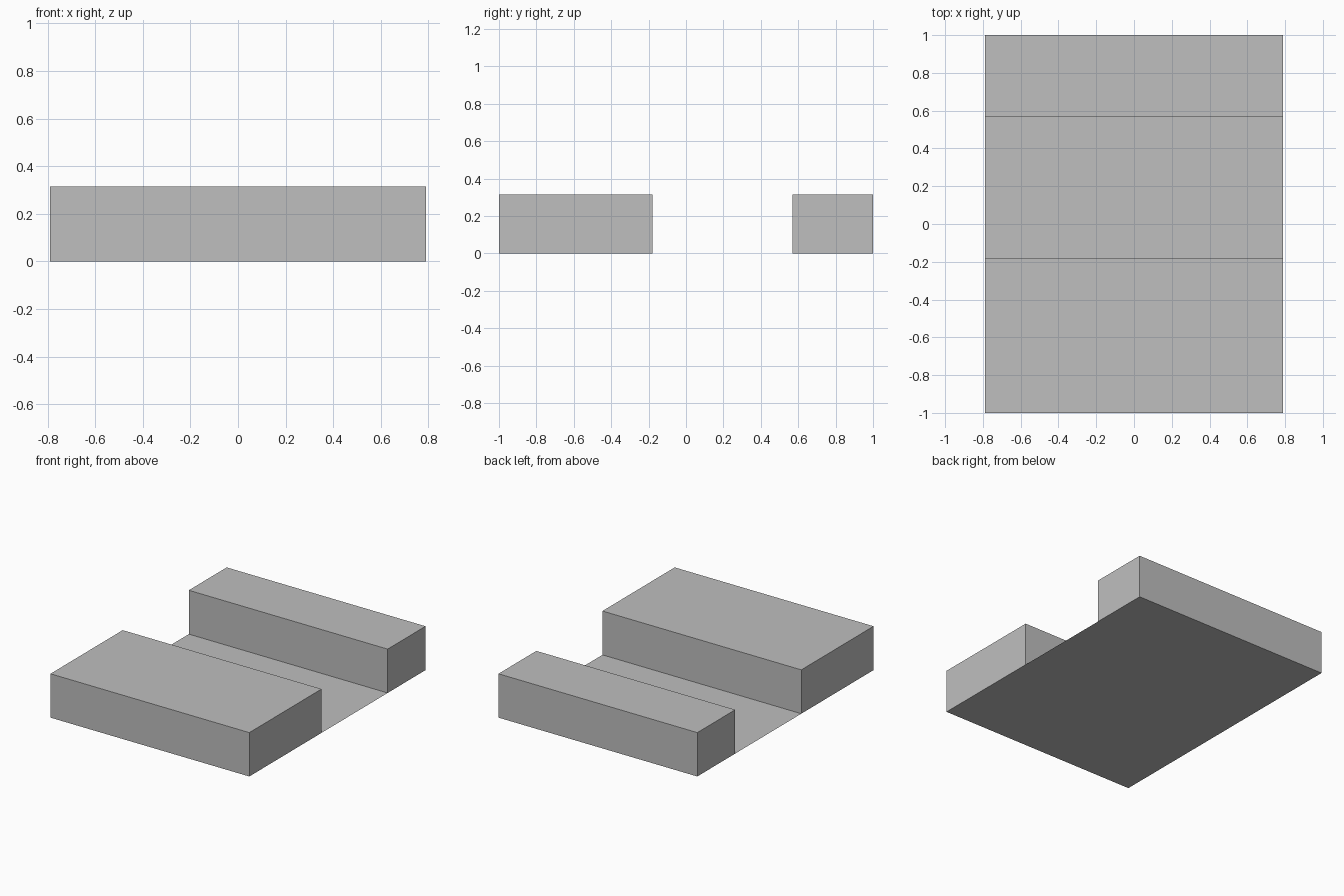
import bpy
import bmesh

cube = bpy.data.objects.get("Cube")
if cube:
    bpy.data.objects.remove(cube, do_unlink=True)

HALF_WIDTH = 0.79
HEIGHT = 0.315
GAP_FRONT, GAP_BACK = -0.18, 0.57

# Plain grey finish
grey = bpy.data.materials.new("light_grey")
grey.use_nodes = True
colour = (0.52, 0.52, 0.52, 1)
grey.diffuse_color = colour
grey.node_tree.nodes["Principled BSDF"].inputs["Base Color"].default_value = colour


def slab(name, y0, y1, height):
    """Full-width rectangle on the ground, raised to a closed block if height > 0."""
    bm = bmesh.new()
    corners = [(-HALF_WIDTH, y0), (HALF_WIDTH, y0), (HALF_WIDTH, y1), (-HALF_WIDTH, y1)]
    face = bm.faces.new([bm.verts.new((x, y, 0)) for x, y in corners])
    if height:
        ext = bmesh.ops.extrude_face_region(bm, geom=[face], use_keep_orig=True)
        top = [v for v in ext["geom"] if isinstance(v, bmesh.types.BMVert)]
        bmesh.ops.translate(bm, verts=top, vec=(0, 0, height))
        bmesh.ops.recalc_face_normals(bm, faces=bm.faces)
    mesh = bpy.data.meshes.new(name)
    bm.to_mesh(mesh)
    bm.free()
    mesh.materials.append(grey)
    obj = bpy.data.objects.new(name, mesh)
    bpy.context.collection.objects.link(obj)
    return obj


# Wide front block, narrow back block, and the thin floor joining them
slab("front_block", -1, GAP_FRONT, HEIGHT)
slab("back_block", GAP_BACK, 1, HEIGHT)
slab("floor_sheet", GAP_FRONT, GAP_BACK, 0)
